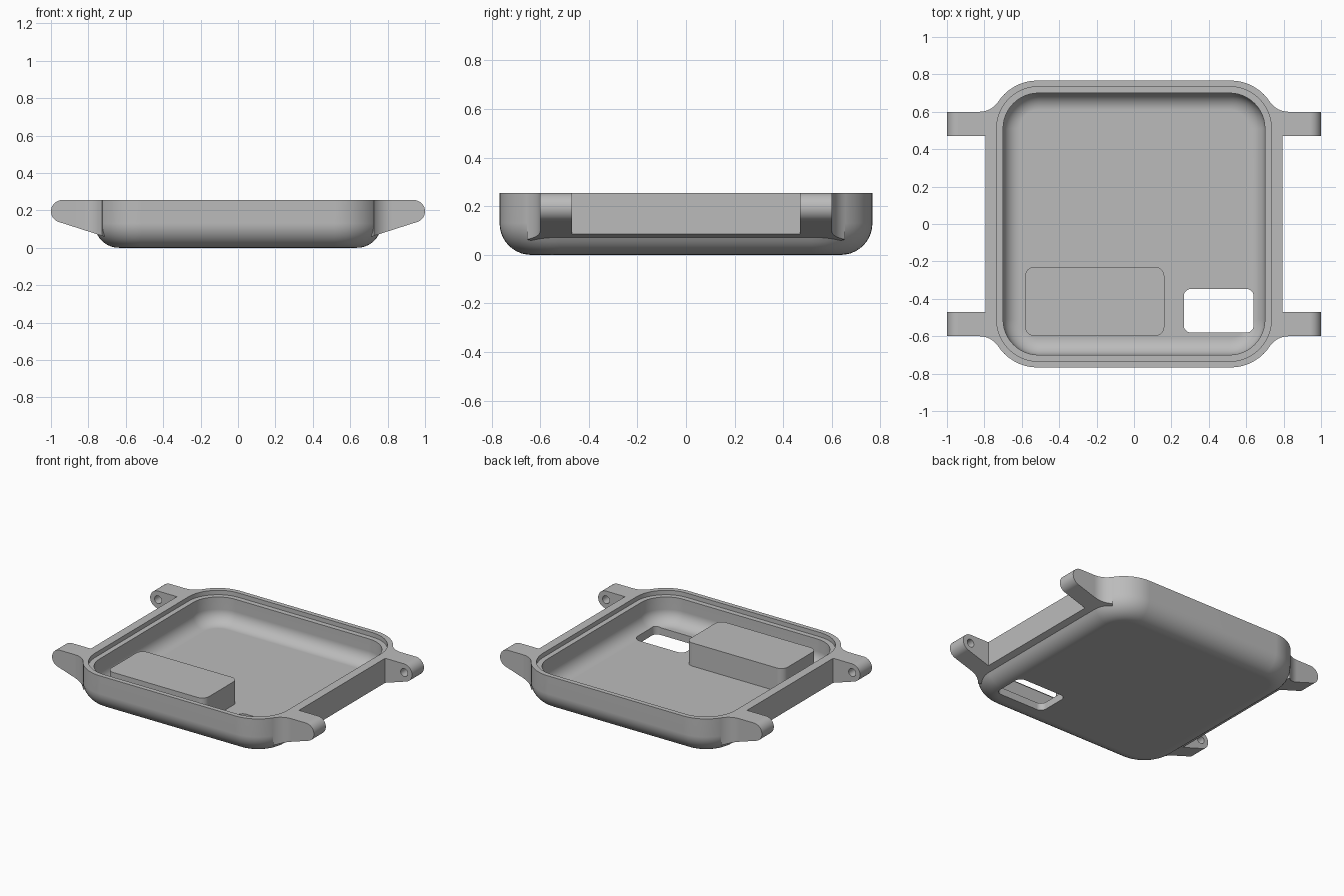
import bpy, bmesh
from math import sin, cos, pi, radians, atan2, hypot, sqrt

old = bpy.data.objects.get("Cube")
if old:
    bpy.data.objects.remove(old, do_unlink=True)

TOP = 0.255
grey = bpy.data.materials.new("case_grey")
grey.use_nodes = True
colour = (0.5, 0.5, 0.5, 1)
grey.diffuse_color = colour
grey.node_tree.nodes["Principled BSDF"].inputs["Base Color"].default_value = colour


def arc(cx, cy, r, a0, a1, n=12):
    return [(cx + r * cos(a0 + (a1 - a0) * i / n), cy + r * sin(a0 + (a1 - a0) * i / n))
            for i in range(n + 1)]


def rounded_rect(hx, hy, r, cx=0, cy=0):
    pts = []
    for k, (sx, sy) in enumerate([(1, 1), (-1, 1), (-1, -1), (1, -1)]):
        pts += arc(cx + sx * (hx - r), cy + sy * (hy - r), r, k * pi / 2, (k + 1) * pi / 2)
    return pts


def loft(name, rings):
    """Closed solid through rings of 3D points with equal counts."""
    bm = bmesh.new()
    loops = [[bm.verts.new(p) for p in ring] for ring in rings]
    n = len(loops[0])
    for a, b in zip(loops, loops[1:]):
        for i in range(n):
            j = (i + 1) % n
            bm.faces.new((a[i], a[j], b[j], b[i]))
    bm.faces.new(loops[0][::-1])
    bm.faces.new(loops[-1])
    bmesh.ops.recalc_face_normals(bm, faces=bm.faces)
    mesh = bpy.data.meshes.new(name)
    bm.to_mesh(mesh)
    bm.free()
    mesh.materials.append(grey)
    obj = bpy.data.objects.new(name, mesh)
    bpy.context.collection.objects.link(obj)
    return obj


def prism_z(name, pts, z0, z1):
    return loft(name, [[(x, y, z) for x, y in pts] for z in (z0, z1)])


def prism_y(name, pts, y0, y1):
    return loft(name, [[(x, y, z) for x, z in pts] for y in (y0, y1)])


def filleted_box(name, half, r, z0, fillet, upper):
    """Rounded box with a rounded bottom edge; upper = (half, radius, z) rings."""
    rings = []
    for i in range(11):
        a = pi / 2 * i / 10
        d = fillet * (1 - sin(a))
        rings.append((half - d, r - d, z0 + fillet * (1 - cos(a))))
    return loft(name, [[(x, y, z) for x, y in rounded_rect(h, h, rr)]
                       for h, rr, z in rings + upper])


def combine(target, tool, operation):
    mod = target.modifiers.new(operation, 'BOOLEAN')
    mod.operation, mod.solver, mod.object = operation, 'EXACT', tool
    bpy.context.view_layer.objects.active = target
    bpy.ops.object.modifier_apply(modifier=mod.name)
    bpy.data.objects.remove(tool, do_unlink=True)


# Tray-shaped shell
HALF, R = 0.767, 0.25
case = filleted_box("watch_case", HALF, R, 0, 0.13, [(HALF, R, TOP)])

# Strap lugs: plan outline with a concave blend into the rounded corners
blend, lug_y = 0.12, 0.6
c = HALF - R
dy = lug_y + blend - c
bx = c + sqrt((R + blend) ** 2 - dy ** 2)
quarter = [(0.795, 0.47), (1.05, 0.47), (1.05, lug_y)]
quarter += arc(bx, lug_y + blend, blend, 1.5 * pi, pi + atan2(dy, bx - c))
quarter += [(0.6, 0.5)]
plan = (quarter + [(-x, y) for x, y in quarter[::-1]]
        + [(-x, -y) for x, y in quarter] + [(x, -y) for x, y in quarter[::-1]])
lugs = prism_z("lugs", plan, -0.1, 0.4)

# Lug side profile: round tip and sloping underside
tip_r, slope = 0.06, 0.32
tip = arc(1 - tip_r, TOP - tip_r, tip_r, pi / 2, atan2(slope, 1) - pi / 2, 16)
ex, ez = tip[-1]
side = tip + [(0.6, ez - slope * (ex - 0.6))]
side += [(-x, z) for x, z in side[::-1]]
combine(lugs, prism_y("lug_profile", side, -0.9, 0.9), 'INTERSECT')
combine(case, lugs, 'UNION')

# Cavity with rounded floor edge and a stepped rim
step_z = TOP - 0.03
cavity = filleted_box("cavity", 0.70, 0.19, 0.05, 0.09,
                      [(0.70, 0.19, step_z), (0.735, 0.225, step_z), (0.735, 0.225, 0.35)])
combine(case, cavity, 'DIFFERENCE')

# Sensor window through the floor
combine(case, prism_z("window", rounded_rect(0.187, 0.117, 0.04, 0.453, -0.464), -0.1, 0.15),
        'DIFFERENCE')

# Blind strap-pin holes on the inner lug faces
for sx in (1, -1):
    for sy in (1, -1):
        circle = arc(sx * (1 - tip_r), TOP - tip_r, 0.027, 0, 2 * pi, 24)[:-1]
        combine(case, prism_y("pin_hole", circle, sy * 0.44, sy * 0.55), 'DIFFERENCE')

# Raised block on the cavity floor
block = prism_z("battery_block", rounded_rect(0.372, 0.185, 0.05, -0.21, -0.414), 0.03, 0.21)

# Smooth curves, crisp edges
for obj in (case, block):
    bpy.ops.object.select_all(action='DESELECT')
    obj.select_set(True)
    bpy.context.view_layer.objects.active = obj
    bpy.ops.object.shade_smooth_by_angle(angle=radians(30))
    weighted = obj.modifiers.new("weighted_normals", 'WEIGHTED_NORMAL')
    weighted.keep_sharp = True
